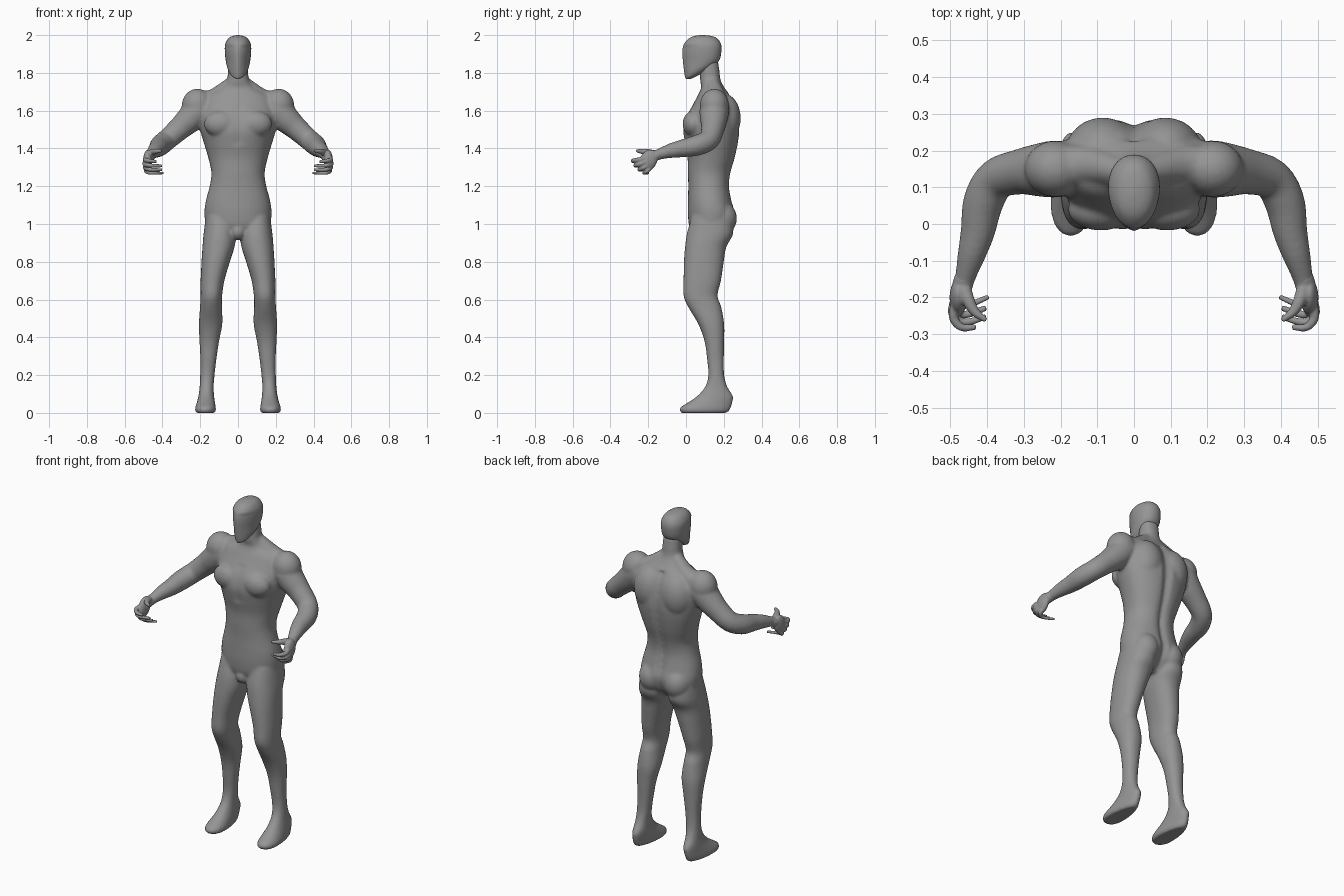
import bpy, bmesh, math
from mathutils import Vector, Matrix

mat = bpy.data.materials.new("mid_grey")
mat.diffuse_color = (0.3, 0.3, 0.3, 1)


def densify(rows, k=4):
    """Catmull-Rom interpolation between rows of numbers."""
    out = []
    for i in range(len(rows) - 1):
        a, b = rows[max(i - 1, 0)], rows[i]
        c, d = rows[i + 1], rows[min(i + 2, len(rows) - 1)]
        for j in range(k):
            t = j / k
            out.append([0.5 * (2 * q + (r - p) * t + (2 * p - 5 * q + 4 * r - s) * t * t
                               + (3 * q - p - 3 * r + s) * t ** 3)
                        for p, q, r, s in zip(a, b, c, d)])
    out.append(list(rows[-1]))
    return out


def skin(bm, rings):
    """Closed surface through rings of points."""
    vs = [[bm.verts.new(p) for p in r] for r in rings]
    n = len(vs[0])
    for a, b in zip(vs, vs[1:]):
        for i in range(n):
            bm.faces.new((a[i], a[(i + 1) % n], b[(i + 1) % n], b[i]))
    bm.faces.new(vs[0][::-1])
    bm.faces.new(vs[-1])


def loft(bm, rows, side=1, e=2.2, n=40, tweak=None):
    """Rows: z, centre x, half width, front y, back y, front widening."""
    rings = []
    for z, xc, rx, yf, yb, k in densify(rows):
        ring = []
        for i in range(n):
            a = 2 * math.pi * i / n
            c, s = math.cos(a), math.sin(a)
            c = math.copysign(abs(c) ** (2 / e), c)
            s = math.copysign(abs(s) ** (2 / e), s)
            p = Vector((side * (xc + rx * c * (1 - k * s)),
                        (yf + yb) / 2 + s * (yb - yf) / 2, z))
            if tweak:
                tweak(p, s)
            ring.append(p)
        rings.append(ring)
    skin(bm, rings)


def tube(bm, rows, side=1, n=16):
    """Round limb along a path. Rows: x, y, z, radius."""
    rows = densify(rows)
    pts = [Vector((side * r[0], r[1], r[2])) for r in rows]
    rings = []
    for i, p in enumerate(pts):
        d = (pts[min(i + 1, len(pts) - 1)] - pts[max(i - 1, 0)]).normalized()
        u = d.cross(Vector((0.2, 0.3, 1)))
        u.normalize()
        v = d.cross(u)
        rings.append([p + rows[i][3] * (u * math.cos(2 * math.pi * j / n)
                                        + v * math.sin(2 * math.pi * j / n)) for j in range(n)])
    skin(bm, rings)


def ball(bm, c, r, side=1, tilt=0):
    m = (Matrix.Translation((side * c[0], c[1], c[2])) @ Matrix.Rotation(tilt, 4, 'X')
         @ Matrix.Diagonal((*r, 1)))
    bmesh.ops.create_uvsphere(bm, u_segments=24, v_segments=16, radius=1, matrix=m)


def finish(bm, name, voxel=0, smooth=0):
    bmesh.ops.recalc_face_normals(bm, faces=bm.faces)
    me = bpy.data.meshes.new(name)
    bm.to_mesh(me)
    bm.free()
    ob = bpy.data.objects.new(name, me)
    bpy.context.collection.objects.link(ob)
    bpy.context.view_layer.objects.active = ob
    if voxel:
        m = ob.modifiers.new("fuse", 'REMESH')
        m.mode, m.voxel_size = 'VOXEL', voxel
        m = ob.modifiers.new("soften", 'SMOOTH')
        m.factor, m.iterations = 0.5, smooth
        for mod in ("fuse", "soften"):
            bpy.ops.object.modifier_apply(modifier=mod)
    ob.data.materials.clear()
    ob.data.materials.append(mat)
    for p in ob.data.polygons:
        p.use_smooth = True
        p.material_index = 0
    return ob


# Body: torso with spine and chest grooves
def grooves(p, s):
    g = math.exp(-(p.x / 0.022) ** 2)
    if s > 0.3 and p.z < 1.68:
        p.y -= 0.018 * g
    elif s < -0.3 and 1.42 < p.z < 1.62:
        p.y += 0.006 * g


body = bmesh.new()
loft(body, [
    (0.925, 0, 0.06, 0.06, 0.19, 0), (0.98, 0, 0.16, 0.02, 0.24, 0),
    (1.05, 0, 0.177, 0.01, 0.262, 0), (1.12, 0, 0.171, 0.01, 0.245, 0),
    (1.20, 0, 0.150, 0.012, 0.232, 0), (1.27, 0, 0.141, 0.01, 0.24, 0),
    (1.35, 0, 0.157, 0.008, 0.262, -0.05), (1.43, 0, 0.180, -0.008, 0.278, -0.1),
    (1.50, 0, 0.200, -0.017, 0.285, -0.1), (1.57, 0, 0.212, 0.0, 0.28, -0.1),
    (1.63, 0, 0.205, 0.035, 0.265, -0.1), (1.68, 0, 0.165, 0.062, 0.235, 0),
    (1.72, 0, 0.095, 0.08, 0.205, 0), (1.76, 0, 0.060, 0.075, 0.184, 0),
    (1.81, 0, 0.053, 0.075, 0.177, 0), (1.86, 0, 0.05, 0.08, 0.17, 0)],
    tweak=grooves)
ball(body, (0, 0.055, 0.96), (0.04, 0.045, 0.045))

for s in (1, -1):
    # Muscle masses: chest, shoulder blade, buttock, neck slope
    ball(body, (0.09, 0.04, 1.53), (0.09, 0.058, 0.07), s)
    ball(body, (0.085, 0.2, 1.56), (0.1, 0.09, 0.13), s)
    ball(body, (0.083, 0.185, 1.03), (0.077, 0.085, 0.09), s)
    tube(body, [(0.03, 0.14, 1.75, 0.035), (0.12, 0.16, 1.665, 0.055),
                (0.2, 0.155, 1.64, 0.06)], s)
    # Leg and foot
    loft(body, [
        (1.04, 0.095, 0.075, 0.03, 0.24, 0), (0.95, 0.096, 0.086, 0.005, 0.25, 0),
        (0.88, 0.103, 0.085, -0.005, 0.214, 0), (0.80, 0.118, 0.075, -0.011, 0.2, 0),
        (0.70, 0.135, 0.063, -0.013, 0.185, 0), (0.62, 0.141, 0.057, -0.013, 0.167, 0),
        (0.56, 0.143, 0.058, 0.012, 0.187, 0), (0.47, 0.145, 0.062, 0.065, 0.202, 0),
        (0.38, 0.152, 0.052, 0.098, 0.202, 0), (0.28, 0.157, 0.042, 0.112, 0.2, 0),
        (0.20, 0.162, 0.038, 0.118, 0.202, 0), (0.14, 0.166, 0.037, 0.102, 0.218, 0),
        (0.09, 0.168, 0.041, 0.06, 0.248, 0.1), (0.055, 0.17, 0.047, 0.01, 0.246, 0.2),
        (0.03, 0.172, 0.052, -0.028, 0.238, 0.25), (0.012, 0.172, 0.053, -0.033, 0.23, 0.25),
        (0.0, 0.172, 0.047, -0.025, 0.215, 0.25)], s)
    # Shoulder, upper arm and forearm
    ball(body, (0.215, 0.15, 1.628), (0.083, 0.077, 0.088), s)
    tube(body, [
        (0.16, 0.155, 1.62, 0.07), (0.21, 0.15, 1.60, 0.078), (0.255, 0.147, 1.555, 0.073),
        (0.31, 0.142, 1.505, 0.062), (0.375, 0.122, 1.447, 0.056), (0.41, 0.06, 1.417, 0.055),
        (0.425, -0.02, 1.40, 0.047), (0.441, -0.08, 1.388, 0.039),
        (0.458, -0.14, 1.37, 0.029), (0.468, -0.18, 1.355, 0.026)], s, 24)
finish(body, "body", 0.008, 6)

# Head: narrow jaw, flat face with a centre ridge
head = bmesh.new()


def face_shape(p, s):
    if s < 0 and p.z < 1.95:
        p.y += 0.22 * abs(p.x) * -s


loft(head, [
    (1.768, 0, 0.01, 0.0, 0.025, 0), (1.782, 0, 0.032, -0.006, 0.055, -0.1),
    (1.815, 0, 0.052, -0.011, 0.115, -0.15), (1.86, 0, 0.063, -0.016, 0.172, -0.15),
    (1.91, 0, 0.069, -0.019, 0.187, -0.12), (1.95, 0, 0.068, -0.012, 0.186, -0.08),
    (1.98, 0, 0.053, 0.012, 0.168, 0), (1.994, 0, 0.033, 0.04, 0.14, 0),
    (2.0, 0, 0.008, 0.075, 0.1, 0)], e=2.1, tweak=face_shape)
finish(head, "head")

# Hands: palm, thumb and four curled fingers
hands = bmesh.new()
fingers = [
    [(0.478, -0.2, 1.35, 0.014), (0.492, -0.25, 1.34, 0.013),
     (0.470, -0.281, 1.335, 0.011), (0.43, -0.28, 1.33, 0.008)],
    [(0.48, -0.2, 1.335, 0.014), (0.494, -0.24, 1.318, 0.013),
     (0.465, -0.268, 1.31, 0.011), (0.402, -0.252, 1.308, 0.008)],
    [(0.48, -0.195, 1.315, 0.014), (0.492, -0.225, 1.298, 0.012),
     (0.462, -0.247, 1.288, 0.011), (0.402, -0.228, 1.287, 0.008)],
    [(0.478, -0.19, 1.30, 0.013), (0.487, -0.205, 1.28, 0.012),
     (0.458, -0.222, 1.27, 0.010), (0.395, -0.198, 1.27, 0.007)],
    [(0.465, -0.165, 1.37, 0.020), (0.452, -0.205, 1.38, 0.018),
     (0.432, -0.24, 1.385, 0.013), (0.402, -0.262, 1.388, 0.007)]]
for s in (1, -1):
    tube(hands, [(0.458, -0.14, 1.37, 0.028), (0.468, -0.17, 1.358, 0.028),
                 (0.475, -0.2, 1.34, 0.024)], s)
    ball(hands, (0.478, -0.2, 1.335), (0.024, 0.046, 0.062), s, -0.5)
    for f in fingers:
        tube(hands, f, s, 12)
finish(hands, "hands", 0.004, 4)
